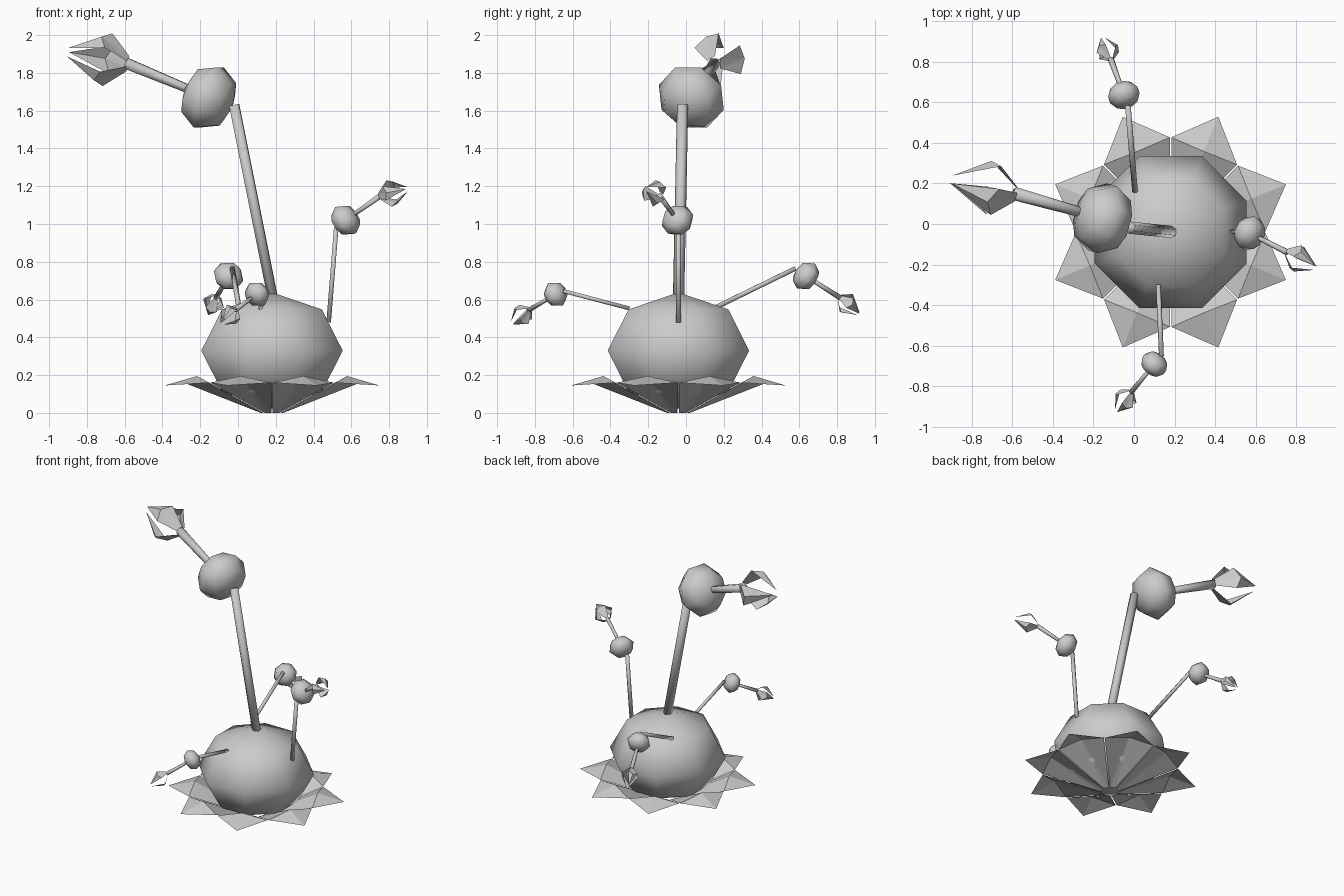
import bpy, bmesh
from math import sin, cos, pi, radians
from mathutils import Vector, Matrix

if "Cube" in bpy.data.objects:
    bpy.data.objects.remove(bpy.data.objects["Cube"])


def make(name, verts, faces, smooth=True):
    me = bpy.data.meshes.new(name)
    me.from_pydata([tuple(v) for v in verts], [], faces)
    bm = bmesh.new()
    bm.from_mesh(me)
    bmesh.ops.recalc_face_normals(bm, faces=bm.faces[:])
    bm.to_mesh(me)
    bm.free()
    for p in me.polygons:
        p.use_smooth = smooth
    ob = bpy.data.objects.new(name, me)
    bpy.context.collection.objects.link(ob)
    return ob


def pod(name, centre, r, axis):
    # squashed eight-sided ball, flattened along its axis
    bm = bmesh.new()
    bmesh.ops.create_uvsphere(bm, u_segments=8, v_segments=4, radius=r)
    q = Vector(axis).to_track_quat('Z', 'Y').to_matrix().to_4x4()
    m = (Matrix.Translation(Vector(centre)) @ q
         @ Matrix.Diagonal((1, 1, 0.76, 1)) @ Matrix.Rotation(pi / 8, 4, 'Z'))
    bm.transform(m)
    me = bpy.data.meshes.new(name)
    bm.to_mesh(me)
    bm.free()
    for p in me.polygons:
        p.use_smooth = True
    ob = bpy.data.objects.new(name, me)
    bpy.context.collection.objects.link(ob)


def rod(name, a, b, ra, rb, n=6):
    a, b = Vector(a), Vector(b)
    q = (b - a).to_track_quat('Z', 'Y')
    verts = [p + q @ Vector((r * cos(2 * pi * i / n), r * sin(2 * pi * i / n), 0))
             for p, r in ((a, ra), (b, rb)) for i in range(n)]
    faces = [(i, (i + 1) % n, n + (i + 1) % n, n + i) for i in range(n)]
    faces += [tuple(range(n)), tuple(range(n, 2 * n))]
    make(name, verts, faces)


def claw(name, base, tip, start_angle):
    # three cupped petals closing towards a common tip
    base, tip = Vector(base), Vector(tip)
    d = tip - base
    L = d.length
    d.normalize()
    h = d.cross(Vector((0, 0, 1))).normalized()
    v = h.cross(d).normalized()
    verts, faces = [], []
    for k in range(3):
        t = radians(start_angle + 120 * k)
        out = h * cos(t) + v * sin(t)
        side = v * cos(t) - h * sin(t)
        # along, outwards, sideways as fractions of the claw length
        pts = [(-.02, .10, -.08), (-.02, .10, .08), (.33, .37, -.24),
               (.33, .37, .24), (.45, .42, 0), (1.0, .08, 0)]
        i = len(verts)
        verts += [base + L * (d * s + out * o + side * w) for s, o, w in pts]
        faces += [(i, i + 1, i + 4), (i, i + 4, i + 2), (i + 1, i + 3, i + 4),
                  (i + 2, i + 4, i + 5), (i + 3, i + 5, i + 4)]
    make(name, verts, faces, False)


# bulbous body
C = Vector((0.18, -0.04, 0))
pod("body", (C.x, C.y, 0.33), 0.405, (0, 0, 1))

# ring of eight base petals
verts, faces = [], []
for k in range(8):
    a = pi / 8 + k * pi / 4
    i = len(verts)
    for r, da, z in ((.06, -.33, 0), (.06, .33, 0), (.467, -.385, .16),
                     (.467, .385, .16), (.43, 0, .195), (.615, 0, .145)):
        verts.append(C + Vector((r * cos(a + da), r * sin(a + da), z)))
    faces += [(i, i + 1, i + 4), (i, i + 4, i + 2), (i + 1, i + 3, i + 4),
              (i + 2, i + 4, i + 5), (i + 3, i + 5, i + 4)]
make("base_petals", verts, faces, False)

# stalks: name, stalk root, stalk top, ball centre, ball radius, claw base, claw tip, rod radius
arms = [
    ("main", (.19, -.04, .58), (-.02, -.018, 1.63), (-.155, .028, 1.67), .185,
     (-.59, .15, 1.85), (-.9, .213, 1.91), .03),
    ("right", (.48, -.04, .48), (.52, -.04, .98), (.57, -.045, 1.02), .09,
     (.755, -.14, 1.15), (.895, -.215, 1.185), .014),
    ("back", (0.005, .16, .56), (-.03, .58, .765), (-.05, .635, .725), .083,
     (-.115, .815, .61), (-.155, .915, .525), .014),
    ("front", (.12, -.30, .553), (.135, -.65, .645), (.1, -.69, .628), .072,
     (-.015, -.83, .545), (-.085, -.92, .475), .012),
]
for name, root, top, ball, r, cb, ct, w in arms:
    rod(name + "_stalk", root, top, w, w)
    pod(name + "_ball", ball, r, Vector(cb) - Vector(ball))
    rod(name + "_neck", ball, cb, w * .75, w * 1.1)
    claw(name + "_claw", cb, ct, 0)
